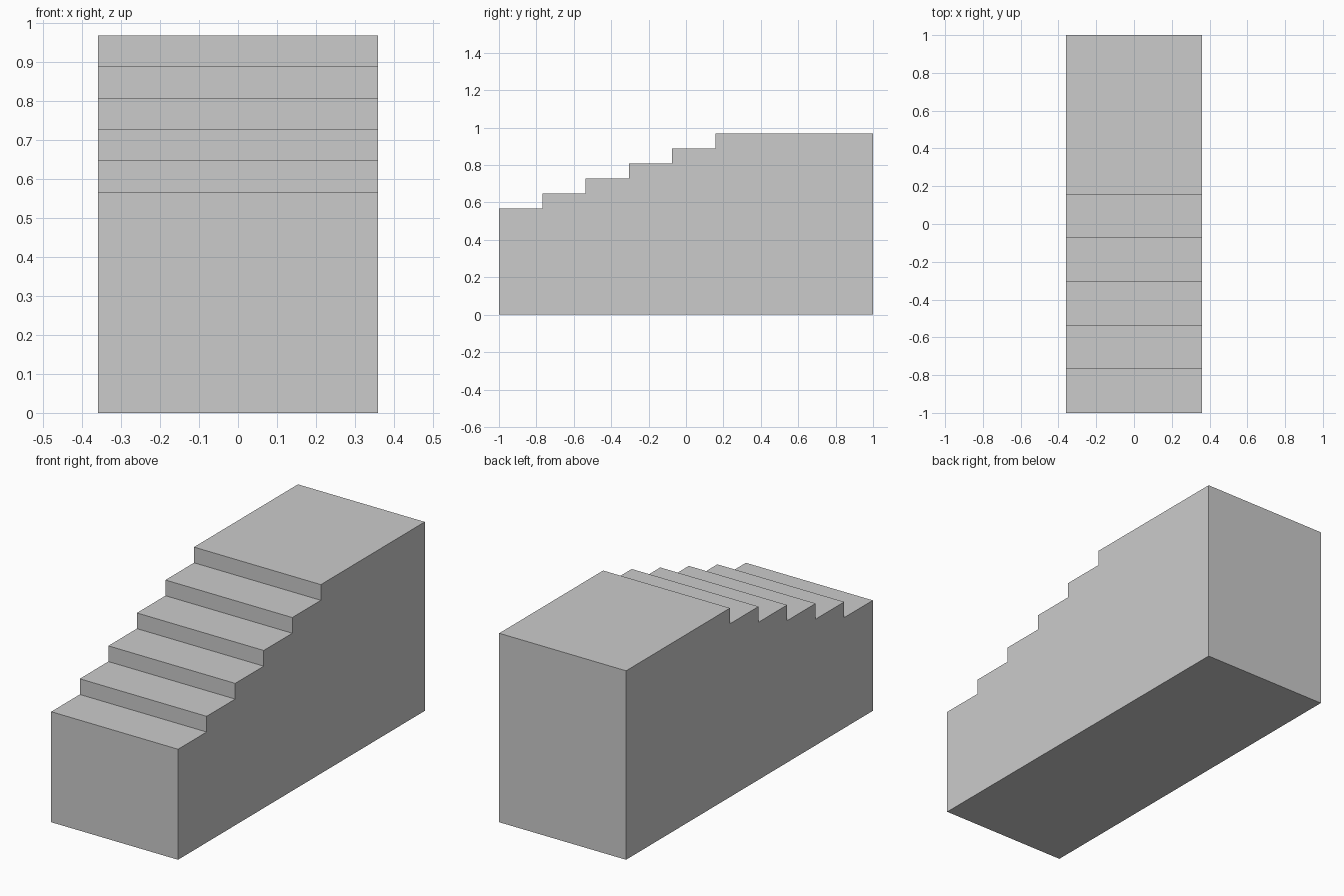
import bpy, bmesh

if "Cube" in bpy.data.objects:
    bpy.data.objects.remove(bpy.data.objects["Cube"])

HALF_WIDTH = 0.36
STEPS = 5
TREAD, RISE = 0.2315, 0.0805
FIRST_HEIGHT = 0.567

# Side profile (y, z): base, then stepped top ending in a long landing
profile = [(1, 0), (-1, 0), (-1, FIRST_HEIGHT)]
for i in range(1, STEPS + 1):
    y, z = -1 + i * TREAD, FIRST_HEIGHT + i * RISE
    profile += [(y, z - RISE), (y, z)]
profile.append((1, FIRST_HEIGHT + STEPS * RISE))

# Extrude the profile across the width
bm = bmesh.new()
side = bm.faces.new([bm.verts.new((-HALF_WIDTH, y, z)) for y, z in profile])
result = bmesh.ops.extrude_face_region(bm, geom=[side], use_keep_orig=True)
verts = [g for g in result["geom"] if isinstance(g, bmesh.types.BMVert)]
bmesh.ops.translate(bm, verts=verts, vec=(2 * HALF_WIDTH, 0, 0))
bmesh.ops.recalc_face_normals(bm, faces=bm.faces)

mesh = bpy.data.meshes.new("stair_block")
bm.to_mesh(mesh)
bm.free()
bpy.context.collection.objects.link(bpy.data.objects.new("stair_block", mesh))
